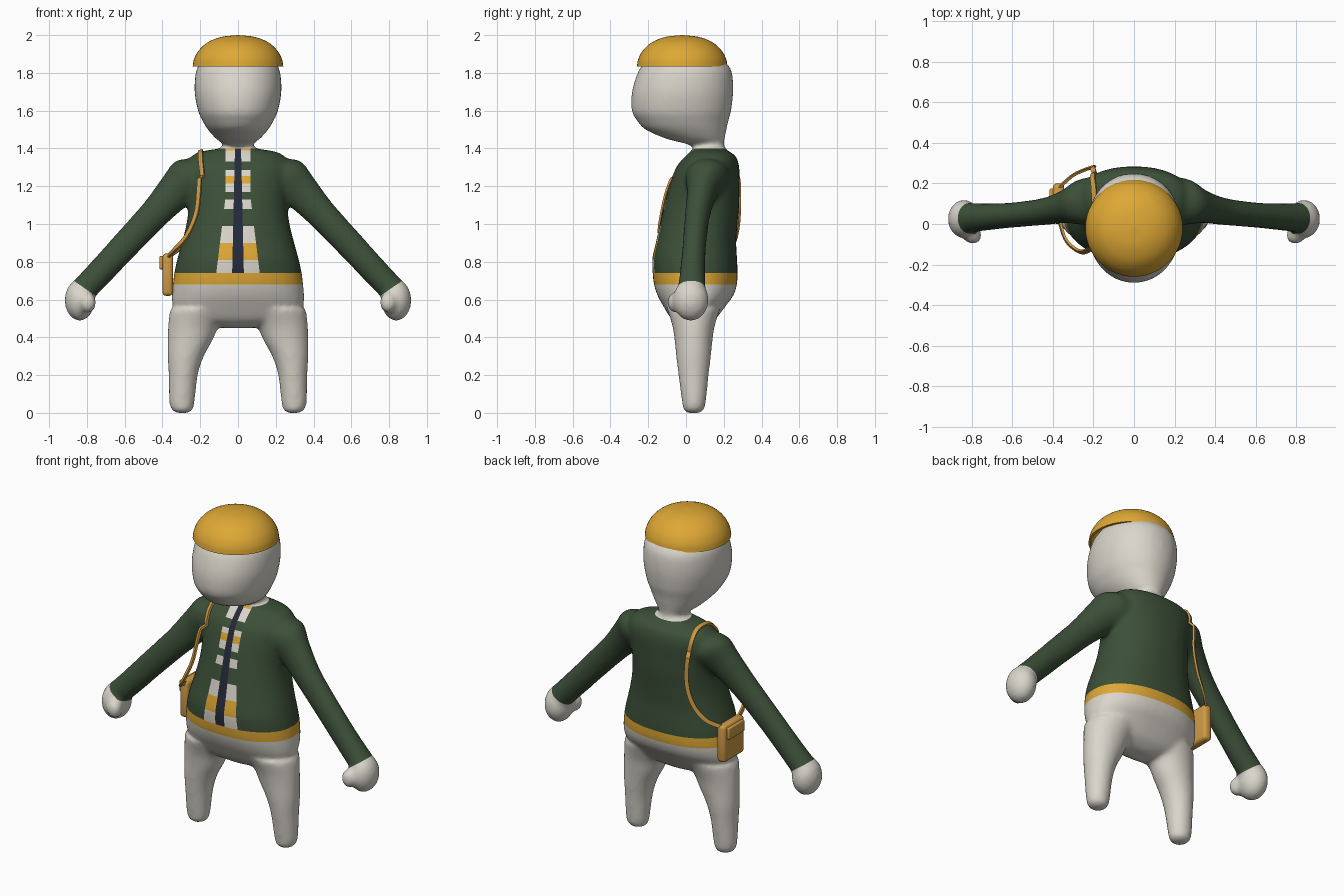
import bpy, bmesh, math
from mathutils import Vector, Matrix
from mathutils.bvhtree import BVHTree

if "Cube" in bpy.data.objects:
    bpy.data.objects.remove(bpy.data.objects["Cube"])


def material(name, rgb):
    m = bpy.data.materials.new(name)
    m.use_nodes = True
    m.diffuse_color = (*rgb, 1)
    node = m.node_tree.nodes["Principled BSDF"]
    node.inputs["Base Color"].default_value = (*rgb, 1)
    node.inputs["Roughness"].default_value = 0.8
    return m


white = material("off white", (.70, .67, .60))
green = material("dark green", (.045, .08, .04))
yellow = material("warm yellow", (.73, .39, .035))
navy = material("navy", (.018, .023, .042))
tan = material("tan leather", (.61, .32, .06))
WHITE, GREEN, YELLOW, NAVY = range(4)


def spline(rows, steps):
    """Catmull-Rom interpolation of rows of numbers."""
    pts = [Vector(r) for r in rows]
    pts = [pts[0] * 2 - pts[1]] + pts + [pts[-1] * 2 - pts[-2]]
    out = []
    for a, b, c, d in zip(pts, pts[1:], pts[2:], pts[3:]):
        for i in range(steps):
            t = i / steps
            out.append(b + (c - a) * (t / 2) + (a * 2 - b * 5 + c * 4 - d) * (t * t / 2)
                       + (b * 3 - a - c * 3 + d) * (t ** 3 / 2))
    return out + [pts[-2]]


def skin(bm, rings):
    """Join closed rings of points into a capped tube."""
    loops = [[bm.verts.new(p) for p in ring] for ring in rings]
    for low, high in zip(loops, loops[1:]):
        for i in range(len(low)):
            j = (i + 1) % len(low)
            bm.faces.new((low[i], low[j], high[j], high[i]))
    bm.faces.new(loops[0])
    bm.faces.new(loops[-1])


def loft(bm, rows, tilt=0, side=1, power=2.0, n=40):
    """Rows are x, y, z, radius across, radius in depth."""
    rings = []
    for x, y, z, rx, ry in spline(rows, 4):
        ring = []
        for k in range(n):
            c, s = math.cos(k * math.tau / n), math.sin(k * math.tau / n)
            u = math.copysign(abs(c) ** (2 / power), c) * max(rx, .005)
            v = math.copysign(abs(s) ** (2 / power), s) * max(ry, .005)
            ring.append((side * (x + u * math.cos(tilt)), y + v, z + u * math.sin(tilt)))
        rings.append(ring)
    skin(bm, rings)


def finish(name, bm, mats):
    bmesh.ops.recalc_face_normals(bm, faces=bm.faces)
    for f in bm.faces:
        f.smooth = True
    me = bpy.data.meshes.new(name)
    bm.to_mesh(me)
    bm.free()
    for m in mats:
        me.materials.append(m)
    ob = bpy.data.objects.new(name, me)
    bpy.context.collection.objects.link(ob)
    return ob


# Body: torso, head, legs, arms and hands, fused into one smooth skin
bm = bmesh.new()
torso = [(.04, .45, .08, .05), (.04, .47, .2, .085), (.04, .5, .3, .12), (.045, .57, .345, .168),
         (.05, .62, .35, .2), (.05, .68, .345, .22), (.048, .75, .336, .225), (.046, .82, .32, .224),
         (.053, .9, .298, .213), (.067, 1.0, .273, .205), (.083, 1.1, .262, .198),
         (.097, 1.2, .268, .186), (.115, 1.3, .285, .167), (.13, 1.36, .245, .133),
         (.125, 1.385, .19, .1), (.125, 1.405, .085, .08), (.12, 1.45, .07, .075)]
loft(bm, [(0, *r) for r in torso], power=2.25)
head = [(.122, 1.4, .075, .075), (.1, 1.425, .08, .1), (.052, 1.45, .115, .152), (0, 1.5, .16, .215),
        (-.018, 1.55, .19, .243), (-.024, 1.6, .212, .263), (-.018, 1.7, .23, .268),
        (-.006, 1.8, .224, .25), (-.004, 1.85, .203, .22), (-.01, 1.9, .16, .17),
        (-.01, 1.95, .09, .09), (-.01, 1.965, .03, .03)]
loft(bm, [(0, *r) for r in head], power=2.1)
leg = [(.295, .04, 0, .03, .03), (.295, .04, .01, .05, .05), (.297, .042, .05, .066, .062),
       (.29, .04, .2, .077, .08), (.277, .04, .3, .096, .092), (.255, .04, .38, .118, .1),
       (.235, .04, .46, .135, .112), (.2, .04, .55, .16, .14)]
arm = [(.14, .12, 1.3, .06, .09), (.24, .112, 1.25, .12, .115), (.33, .088, 1.175, .1, .083),
       (.44, .062, 1.055, .082, .067), (.59, .045, .895, .076, .062), (.72, .035, .755, .072, .066),
       (.82, .03, .65, .07, .074)]
for side in (1, -1):
    loft(bm, leg, side=side)
    loft(bm, arm, tilt=math.radians(46), side=side)
    for centre, size in (((.838, .025, .597), (.08, .095, .11)), ((.795, -.055, .585), (.045, .045, .055))):
        m = Matrix.Translation((side * centre[0], *centre[1:])) @ Matrix.Diagonal((*size, 1))
        bmesh.ops.create_uvsphere(bm, u_segments=24, v_segments=16, radius=1, matrix=m)
body = finish("body", bm, [])
remesh = body.modifiers.new("fuse", 'REMESH')
remesh.mode, remesh.voxel_size = 'VOXEL', .0125
relax = body.modifiers.new("relax", 'SMOOTH')
relax.factor, relax.iterations = .5, 10
fused = bpy.data.meshes.new_from_object(body.evaluated_get(bpy.context.evaluated_depsgraph_get()))
bpy.data.objects.remove(body)

# Clean cuts along every edge between colours
bm = bmesh.new()
bm.from_mesh(fused)
bpy.data.meshes.remove(fused)


def cut(point, normal, where):
    faces = [f for f in bm.faces if where(f.calc_center_median())]
    parts = set(faces)
    for f in faces:
        parts.update(f.verts, f.edges)
    bmesh.ops.bisect_plane(bm, geom=list(parts), dist=1e-5, plane_co=point, plane_no=normal)


def front(c):
    return abs(c.x) < .16 and c.y < .08 and .72 < c.z < 1.43


BELT, WAIST, NECK = .68, .74, 1.4
stripes = [(.81, WHITE), (.9, YELLOW), (.99, WHITE), (1.08, GREEN), (1.13, WHITE), (1.17, GREEN),
           (1.215, WHITE), (1.255, YELLOW), (1.285, WHITE), (1.33, GREEN), (1.388, WHITE), (NECK, YELLOW)]
for z in (BELT, WAIST, NECK):
    cut((0, 0, z), (0, 0, 1), lambda c: abs(c.x) < .45)
for z, _ in stripes[:-1]:
    cut((0, 0, z), (0, 0, 1), front)
for s in (1, -1):
    cut((s * .812, 0, .66), (s * .57, 0, -.82), lambda c: s * c.x > .6)
    cut((s * .115, 0, WAIST), (s * .41, 0, .05), lambda c: front(c) and c.z < 1.17)
    cut((s * .065, 0, 1), (1, 0, 0), lambda c: front(c) and c.z > 1.13)
    cut((s * .031, 0, WAIST), (s * .66, 0, .015), front)


def colour(c):
    x = abs(c.x)
    if x > .6:
        return WHITE if .57 * (x - .812) - .82 * (c.z - .66) > 0 else GREEN
    if x < .45 and (c.z < BELT or c.z > NECK):
        return WHITE
    if x < .45 and c.z < WAIST:
        return YELLOW
    if front(c):
        if x < .031 - (c.z - WAIST) * .0227:
            return NAVY
        if x < max(.065, .115 - (c.z - WAIST) * .122):
            return next(col for top, col in stripes if c.z < top)
    return GREEN


for f in bm.faces:
    f.material_index = colour(f.calc_center_median())
tree = BVHTree.FromBMesh(bm)
finish("body", bm, [white, green, yellow, navy])

# Cap: thin open dome
bm = bmesh.new()
outer = spline([(.24, 1.835), (.232, 1.875), (.207, 1.92), (.16, 1.962), (.09, 1.99), (.004, 2.0)], 4)
profile = [(r * .95, z - .012) for r, z in reversed(outer)]
profile[-1] = (.226, 1.835)
profile += [tuple(p) for p in outer]
skin(bm, [[(r * math.cos(k * math.tau / 48), r * math.sin(k * math.tau / 48) - .02, z) for k in range(48)]
          for r, z in profile])
cap = finish("cap", bm, [yellow])

# Shoulder strap: flat ribbon resting on the body
path = [(-.37, .02, .83), (-.335, -.08, .865), (-.27, -.135, .94), (-.22, -.125, 1.06),
        (-.205, -.09, 1.2), (-.2, -.03, 1.31), (-.2, .08, 1.39), (-.2, .19, 1.38), (-.205, .27, 1.27),
        (-.2, .28, 1.1), (-.235, .27, .97), (-.3, .24, .88), (-.37, .18, .83)]
points, normals = [], []
for p in spline(path, 6):
    spot, normal, _, gap = tree.find_nearest(p)
    inside = (p - spot).dot(normal) < .006
    if inside or gap < .035:
        p = spot + normal * .006
    points.append(p)
    normals.append(normal)
rings = []
last = len(points) - 1
for i, p in enumerate(points):
    along = (points[min(i + 1, last)] - points[max(i - 1, 0)]).normalized()
    wide = along.cross(normals[i]).normalized()
    out = wide.cross(along) * .006
    wide = wide * .012
    rings.append([p + wide + out, p - wide + out, p - wide - out, p + wide - out])
bm = bmesh.new()
skin(bm, rings)
strap = finish("bag_strap", bm, [tan])


# Bag with its flap
def box(name, centre, size, bevel):
    b = bmesh.new()
    bmesh.ops.create_cube(b, size=1, matrix=Matrix.Translation(centre) @ Matrix.Diagonal((*size, 1)))
    bmesh.ops.bevel(b, geom=b.edges[:], offset=bevel, segments=3, profile=.5, affect='EDGES')
    return finish(name, b, [tan])


bag = box("bag", (-.372, .1, .732), (.056, .2, .225), .02)
flap = box("bag_flap", (-.405, .1, .795), (.022, .15, .07), .007)

# Keep sharp edges crisp
for ob in (cap, strap, bag, flap):
    bpy.ops.object.select_all(action='DESELECT')
    ob.select_set(True)
    bpy.context.view_layer.objects.active = ob
    bpy.ops.object.shade_smooth_by_angle(angle=math.radians(40))
